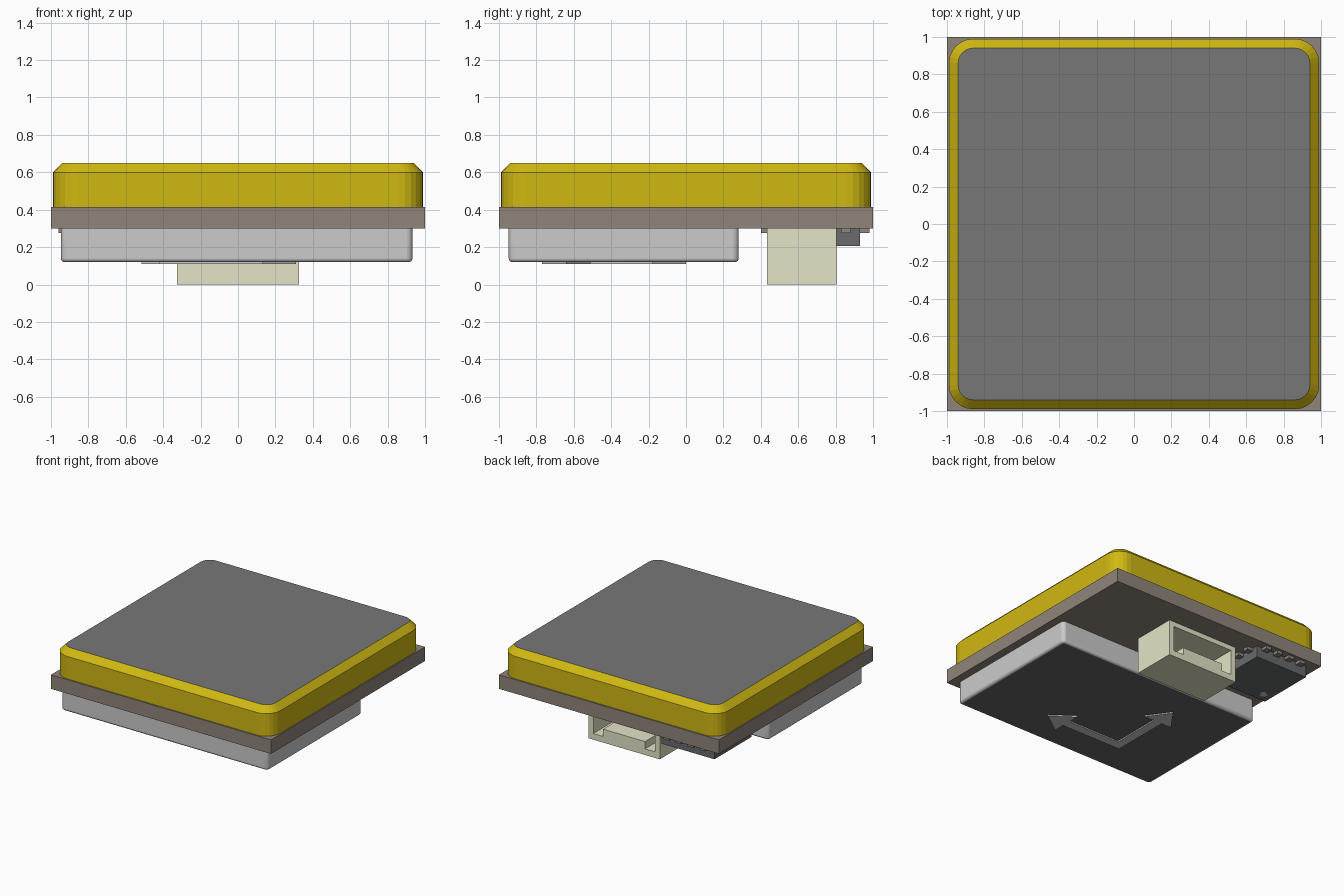
import bpy, bmesh
from math import cos, sin, pi

if "Cube" in bpy.data.objects:
    bpy.data.objects.remove(bpy.data.objects["Cube"])


def material(name, r, g, b):
    m = bpy.data.materials.new(name)
    m.diffuse_color = (r, g, b, 1)
    m.use_nodes = True
    m.node_tree.nodes["Principled BSDF"].inputs["Base Color"].default_value = m.diffuse_color
    return m


YELLOW = material("ceramic_yellow", 0.63, 0.48, 0.006)
PATCH = material("patch_grey", 0.185, 0.185, 0.185)
BOARD = material("board_brown", 0.28, 0.235, 0.195)
METAL = material("shield_metal", 0.60, 0.60, 0.60)
DARK = material("label_dark", 0.13, 0.13, 0.13)
CREAM = material("connector_cream", 0.78, 0.78, 0.58)
CHIP = material("chip_grey", 0.14, 0.145, 0.15)
PRINT = material("print_grey", 0.55, 0.55, 0.55)
PAD = material("pad_grey", 0.27, 0.25, 0.23)


def finish(name, bm, *mats):
    bmesh.ops.recalc_face_normals(bm, faces=bm.faces)
    me = bpy.data.meshes.new(name)
    bm.to_mesh(me)
    bm.free()
    ob = bpy.data.objects.new(name, me)
    bpy.context.collection.objects.link(ob)
    for m in mats:
        me.materials.append(m)
    return ob


def loft(name, rings, *mats):
    """Closed solid through a stack of matching vertex rings."""
    bm = bmesh.new()
    vs = [[bm.verts.new(p) for p in ring] for ring in rings]
    n = len(vs[0])
    for a, b in zip(vs, vs[1:]):
        for i in range(n):
            j = (i + 1) % n
            bm.faces.new((a[i], a[j], b[j], b[i]))
    bm.faces.new(vs[0][::-1])
    bm.faces.new(vs[-1])
    return finish(name, bm, *mats)


def box(name, x, y, z, mat):
    flat = [(x[0], y[0]), (x[1], y[0]), (x[1], y[1]), (x[0], y[1])]
    return loft(name, [[(px, py, h) for px, py in flat] for h in z], mat)


def rounded(hx, hy, r, z, cx=0, cy=0, seg=6):
    """Rounded rectangle ring at height z."""
    ring = []
    for q, (sx, sy) in enumerate([(1, 1), (-1, 1), (-1, -1), (1, -1)]):
        for i in range(seg + 1):
            a = (q + i / seg) * pi / 2
            ring.append((cx + sx * (hx - r) + r * cos(a),
                         cy + sy * (hy - r) + r * sin(a), z))
    return ring


# circuit board
box("circuit_board", (-1, 1), (-1, 1), (0.30, 0.415), BOARD)

# ceramic antenna with chamfered rim and grey top patch
antenna = loft("ceramic_antenna", [rounded(0.99, 0.99, 0.13, 0.415),
                                   rounded(0.99, 0.99, 0.13, 0.60),
                                   rounded(0.94, 0.94, 0.08, 0.65)], YELLOW, PATCH)
for f in antenna.data.polygons:
    f.material_index = int(f.normal.z > 0.99)

# shield can: smooth rounded rim, flat walls, dark label face underneath
cx, cy, hx, hy, R = -0.007, -0.333, 0.94, 0.615, 0.02
rings = []
for i in range(5):
    a = i / 4 * pi / 2
    d = R * (1 - sin(a))
    rings.append(rounded(hx - d, hy - d, 0.03 - d, 0.12 + R * (1 - cos(a)), cx, cy, 4))
rings.append(rounded(hx, hy, 0.03, 0.30, cx, cy, 4))
shield = loft("shield_can", rings, METAL, DARK)
for f in shield.data.polygons:
    f.material_index = int(f.normal.z < -0.99)
    f.use_smooth = max(abs(c) for c in f.normal) < 0.999

# printed axis arrows under the shield, sharing one L-shaped corner
ax, ay, w = -0.385, -0.64, 0.037
arrows = [(ax - w, ay - w), (0.13, ay - w), (0.13, ay - 0.13), (0.31, ay),
          (0.13, ay + 0.13), (0.13, ay + w), (ax + w, ay + w),
          (ax + w, -0.18), (ax + 0.13, -0.18), (ax, 0.0),
          (ax - 0.13, -0.18), (ax - w, -0.18)]
loft("axis_arrows", [[(x, y, z) for x, y in arrows] for z in (0.11, 0.122)], PRINT)

# cable connector with a notched socket open to the back
connector = box("cable_connector", (-0.325, 0.325), (0.434, 0.804), (0.0, 0.30), CREAM)
half = [(0.28, 0.26), (0.28, 0.05), (0.19, 0.05), (0.19, 0.11)]
socket = half + [(-x, z) for x, z in reversed(half)]
cutter = loft("socket_cutter", [[(x, y, z) for x, z in socket] for y in (0.50, 0.90)], CREAM)
cutter.hide_render = True
mod = connector.modifiers.new("socket", 'BOOLEAN')
mod.operation, mod.solver, mod.object = 'DIFFERENCE', 'EXACT', cutter
bpy.context.view_layer.objects.active = connector
bpy.ops.object.modifier_apply(modifier=mod.name)
bpy.data.objects.remove(cutter)

# sensor chip with its pin-one dot
kx, ky, k = -0.67, 0.69, 0.24
box("sensor_chip", (kx - k, kx + k), (ky - k, ky + k), (0.205, 0.30), CHIP)
dot = [(kx - 0.16 + 0.03 * cos(i * pi / 8), ky - 0.16 + 0.03 * sin(i * pi / 8))
       for i in range(16)]
loft("pin_one_dot", [[(x, y, z) for x, y in dot] for z in (0.2, 0.21)], PRINT)

# four solder pads on each side of the chip
for s in (-1, 1):
    near, far = sorted((s * (k - 0.02), s * (k + 0.05)))
    for i in range(4):
        o = (i - 1.5) * 0.11
        box("chip_pad", (kx + o - 0.025, kx + o + 0.025),
            (ky + near, ky + far), (0.275, 0.302), PAD)
        box("chip_pad", (kx + near, kx + far),
            (ky + o - 0.025, ky + o + 0.025), (0.275, 0.302), PAD)
